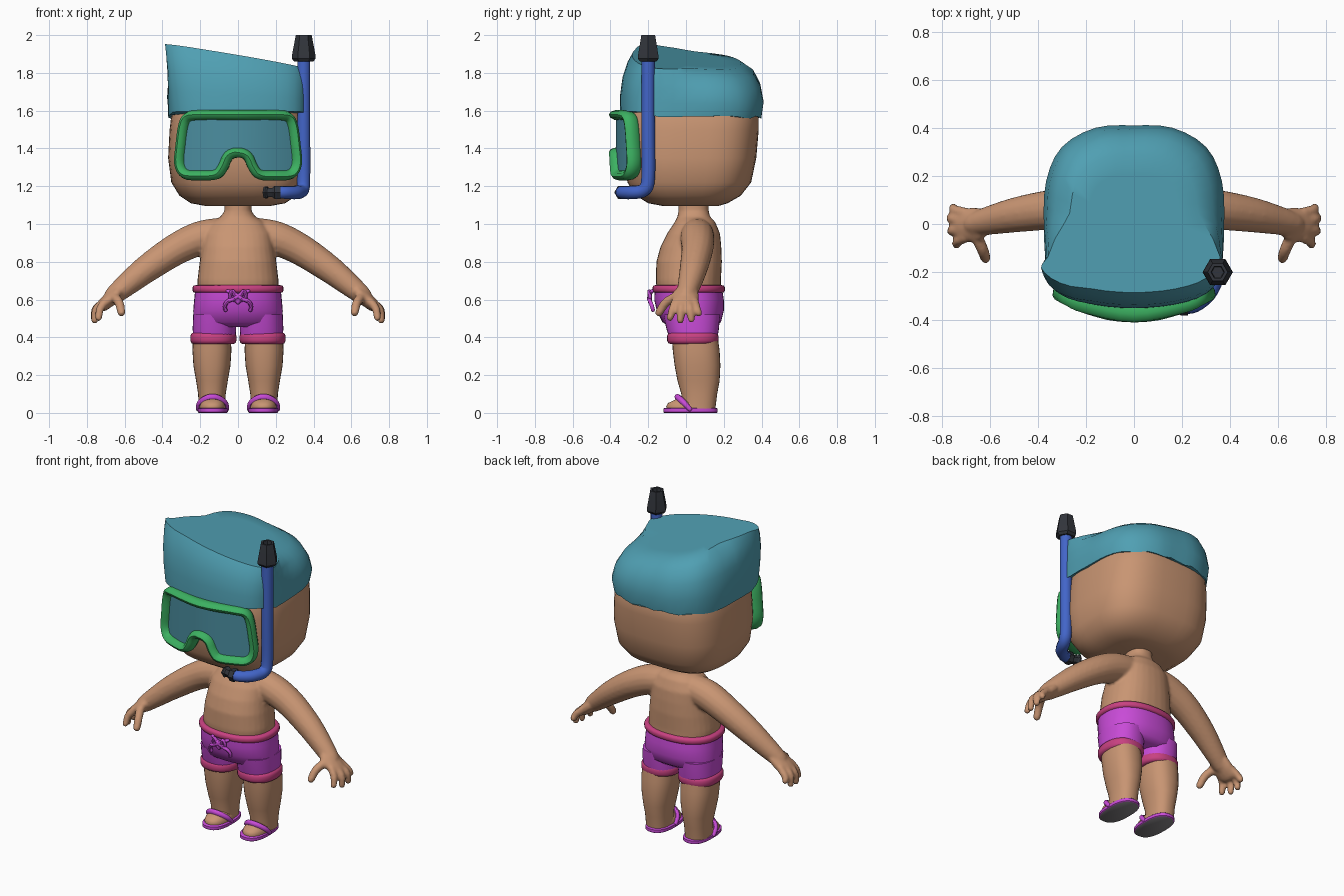
import bpy, bmesh, math, random
from mathutils import Vector
from mathutils.bvhtree import BVHTree

cube = bpy.data.objects.get("Cube")
if cube:
    bpy.data.objects.remove(cube, do_unlink=True)
random.seed(4)


def material(name, r, g, b):
    m = bpy.data.materials.new(name)
    m.use_nodes = True
    m.diffuse_color = (r, g, b, 1)
    node = next(n for n in m.node_tree.nodes if n.type == "BSDF_PRINCIPLED")
    node.inputs["Base Color"].default_value = (r, g, b, 1)
    return m


SKIN = material("skin", .58, .30, .17)
HAIR = material("teal hair", .08, .35, .45)
GLASS = material("teal glass", .07, .27, .35)
GREEN = material("green rubber", .045, .44, .12)
BLUE = material("blue plastic", .055, .13, .58)
DARK = material("dark rubber", .032, .036, .045)
PURPLE = material("purple cloth", .58, .07, .68)
PINK = material("pink trim", .58, .053, .22)
SPOT = material("pale spots", .70, .68, .70)
SOLE = material("grey sole", .22, .21, .22)


def skin_rings(bm, rings, closed=False):
    """Join matching rings of points with quads, capping open ends."""
    vs = [[bm.verts.new(p) for p in ring] for ring in rings]
    n = len(vs[0])
    for k in range(len(vs) if closed else len(vs) - 1):
        a, b = vs[k], vs[(k + 1) % len(vs)]
        for i in range(n):
            j = (i + 1) % n
            bm.faces.new((a[i], a[j], b[j], b[i]))
    if not closed:
        bm.faces.new(vs[0])
        bm.faces.new(vs[-1])


def loft(bm, rings, cx=0, n=32, e=2.3):
    """Stack rounded rings given as (z, half width, front y, back y)."""
    def point(t, z, rx, yf, yb):
        c, s = math.cos(t), math.sin(t)
        c, s = (math.copysign(abs(v) ** (2 / e), v) for v in (c, s))
        return Vector((cx + rx * c, (yf + yb) / 2 + (yb - yf) / 2 * s, z))
    skin_rings(bm, [[point(math.tau * i / n, *r) for i in range(n)] for r in rings])


def spline(pts, closed=False, k=5):
    """Smooth path through the points."""
    pts = [Vector(p) for p in pts]
    n, out = len(pts), []
    for i in range(n if closed else n - 1):
        q = [pts[j % n] if closed else pts[min(max(j, 0), n - 1)] for j in range(i - 1, i + 3)]
        for m in range(k):
            t = m / k
            out.append(.5 * (2 * q[1] + (q[2] - q[0]) * t
                             + (2 * q[0] - 5 * q[1] + 4 * q[2] - q[3]) * t * t
                             + (3 * q[1] - q[0] - 3 * q[2] + q[3]) * t ** 3))
    return out if closed else out + [pts[-1]]


def tube(bm, pts, n=10, wide=1, closed=False, rounded=True, k=5):
    """Sweep along (x, y, z, radius); 'wide' stretches the section along y."""
    path = spline(pts, closed, k)
    rings, side = [], Vector((0, 1, 0))
    last = len(path) - 1
    for i, p in enumerate(path):
        a, b = (path[i - 1], path[(i + 1) % len(path)]) if closed else (path[max(i - 1, 0)], path[min(i + 1, last)])
        t = (b.xyz - a.xyz).normalized()
        side = (side - t * side.dot(t)).normalized()
        up = t.cross(side)

        def ring(shift, scale):
            r = p[3] * scale
            return [p.xyz + t * shift * p[3] + side * r * wide * math.cos(math.tau * j / n)
                    + up * r * math.sin(math.tau * j / n) for j in range(n)]
        ends = ((.85, .45), (.5, .85)) if rounded and not closed else ()
        if i == 0:
            rings += [ring(-d, s) for d, s in ends]
        rings.append(ring(0, 1))
        if i == last:
            rings += [ring(d, s) for d, s in reversed(ends)]
    skin_rings(bm, rings, closed)


def finish(bm, name, *mats, angle=45):
    bmesh.ops.recalc_face_normals(bm, faces=bm.faces)
    mesh = bpy.data.meshes.new(name)
    bm.to_mesh(mesh)
    bm.free()
    ob = bpy.data.objects.new(name, mesh)
    bpy.context.collection.objects.link(ob)
    for m in mats:
        mesh.materials.append(m)
    bpy.ops.object.select_all(action="DESELECT")
    ob.select_set(True)
    bpy.context.view_layer.objects.active = ob
    bpy.ops.object.shade_smooth_by_angle(angle=math.radians(angle))
    return ob


def flip(pts, s):
    return [(p[0] * s, *p[1:]) for p in pts]


# Head
bm = bmesh.new()
loft(bm, [(1.095, .17, -.12, .17), (1.11, .25, -.2, .22), (1.15, .31, -.265, .29),
          (1.22, .353, -.31, .345), (1.35, .37, -.325, .372), (1.5, .362, -.325, .385),
          (1.6, .35, -.32, .385), (1.72, .29, -.26, .3)], n=48, e=3)
finish(bm, "head", SKIN, angle=60)

# Hair: crisp raised front edge, rounded back
half = [(.17, -.335), (.3, -.29), (.36, -.2), (.375, 0), (.365, .18), (.3, .32), (.16, .4)]
outline = spline([(0, -.35)] + half + [(0, .41)] + [(-x, y) for x, y in reversed(half)], True, 3)


def hair_point(p, h, s, inner=False):
    x, y = p
    back = min(max((y + .2) / .3, 0), 1)
    front = min(max((-y - .15) / .1, 0), 1)
    scale = s if inner else 1 - (1 - s) * back * back * (3 - 2 * back)
    px = x * scale - (.045 * h * front if x < -.2 else 0)
    py = y * scale + (0 if inner else .065 * h ** 3 * front)
    low = 1.565 + .03 * front + .007 * math.sin(x * 40) * back
    top = 1.872 - .17 * px - .08 * py
    return Vector((px, py, low + (top - low) * h))


bm = bmesh.new()
steps = [(0, .97), (.3, 1), (.6, .96), (.85, .87), (1, .7)]
skin_rings(bm, [[hair_point(p, h, s) for p in outline] for h, s in steps]
           + [[hair_point(p, 1, .5, True) for p in outline]])
finish(bm, "hair", HAIR, angle=40)


# Diving mask
def mask_y(x):
    return -.363 + .95 * x * x


side = [(.05, 1.36), (.08, 1.3), (.115, 1.262), (.2, 1.258), (.275, 1.265), (.305, 1.32),
        (.298, 1.42), (.284, 1.52), (.26, 1.565), (.2, 1.576)]
rim = [(0, 1.378)] + side + [(0, 1.576)] + [(-x, z) for x, z in reversed(side)]
bm = bmesh.new()
tube(bm, [(x, mask_y(x), z, .027) for x, z in rim], n=10, wide=1.7, closed=True, k=4)
finish(bm, "mask_frame", GREEN, angle=50)

bm = bmesh.new()
lower = spline([(0, 1.378)] + side[:6], k=4)
upper = spline([(0, 1.576)] + side[:4:-1], k=4)


def height(line, x):
    for a, b in zip(line, line[1:]):
        if a.x <= x <= b.x and b.x > a.x:
            return a.y + (b.y - a.y) * (x - a.x) / (b.x - a.x)
    return line[-1].y


columns = []
for i in range(-24, 25):
    x = .3 * i / 24
    z0, z1 = height(lower, abs(x)), height(upper, abs(x))
    columns.append([bm.verts.new((x, mask_y(x) - .008, z)) for z in (z0, z1)])
for a, b in zip(columns, columns[1:]):
    bm.faces.new((a[0], b[0], b[1], a[1]))
finish(bm, "mask_glass", GLASS)

# Snorkel
bm = bmesh.new()
tube(bm, [(.348, -.2, 1.9, .036), (.348, -.2, 1.5, .036), (.348, -.2, 1.25, .036), (.34, -.222, 1.18, .036),
          (.305, -.29, 1.167, .036), (.25, -.335, 1.167, .034), (.205, -.34, 1.167, .033)],
     n=10, rounded=False)
finish(bm, "snorkel_tube", BLUE)
bm = bmesh.new()
tube(bm, [(.225, -.34, 1.167, .04), (.195, -.34, 1.167, .04), (.185, -.338, 1.167, .028),
          (.16, -.33, 1.167, .028), (.15, -.328, 1.167, .036), (.14, -.325, 1.167, .034)],
     n=6, rounded=False, k=1)
finish(bm, "snorkel_mouthpiece", DARK, angle=25)
bm = bmesh.new()
loft(bm, [(z, r, -.2 - r, -.2 + r) for z, r in
          ((1.86, .05), (1.875, .063), (1.9, .061), (2, .042), (2, .028), (1.95, .025))], cx=.348, n=6, e=2)
finish(bm, "snorkel_cap", DARK, angle=20)

# Torso, arms and hands merged into one smooth skin
bm = bmesh.new()
loft(bm, [(.6, .21, -.15, .185), (.7, .215, -.16, .185), (.8, .203, -.157, .19), (.88, .19, -.135, .187),
          (.95, .18, -.1, .18), (1.01, .14, -.06, .155), (1.04, .09, -.045, .127),
          (1.07, .072, -.04, .12), (1.13, .072, -.04, .12)])
arm = [(.08, .06, .95, .085), (.2, .06, .925, .09), (.33, .06, .865, .084), (.48, .04, .765, .074),
       (.6, .015, .67, .06), (.66, 0, .62, .05)]
palm = [(.64, 0, .635, .036), (.68, -.004, .6, .038), (.715, -.008, .57, .034)]
thumb = [(.66, -.04, .62, .026), (.63, -.105, .585, .025), (.617, -.143, .53, .022)]
fingers = [(.046, .068, .755, .515), (.013, .028, .765, .482), (-.022, -.03, .762, .477), (-.055, -.085, .742, .49)]
for s in (1, -1):
    tube(bm, flip(arm, s), n=16)
    tube(bm, flip(palm, s), n=14, wide=1.9)
    tube(bm, flip(thumb, s))
    for y0, y1, x, z in fingers:
        tube(bm, flip([(.7, y0, .59, .023), (x - .012, (y0 + y1) / 2, .55, .022), (x - .004, y1, z + .012, .019)], s))
body = finish(bm, "body", SKIN)
mod = body.modifiers.new("merge", "REMESH")
mod.mode, mod.voxel_size, mod.use_smooth_shade = "VOXEL", .009, True
mod = body.modifiers.new("soften", "SMOOTH")
mod.factor, mod.iterations = .5, 4

# Shorts
bm = bmesh.new()
loft(bm, [(.455, .2, -.08, .15), (.48, .235, -.125, .185), (.54, .237, -.155, .2), (.6, .232, -.168, .2),
          (.665, .225, -.165, .19)], n=40)
for s in (1, -1):
    loft(bm, [(.385, .113, -.085, .165), (.45, .115, -.105, .175), (.52, .112, -.12, .18)], cx=.125 * s)
tree = BVHTree.FromBMesh(bm)
finish(bm, "shorts", PURPLE)

# Spots laid on the shorts
bm = bmesh.new()
for row in range(5):
    for i in range(20):
        t = math.tau * (i + row % 2 / 2 + random.uniform(-.15, .15)) / 20
        out = Vector((math.cos(t), math.sin(t), 0))
        start = Vector((0, .02, .447 + .043 * row + random.uniform(-.007, .007))) + out
        hit, normal, _, _ = tree.ray_cast(start, -out)
        if hit is None or abs(hit.x) < .02 and hit.z < .5:
            continue
        u = normal.cross(Vector((0, 0, 1))).normalized()
        v = normal.cross(u)
        turn, r = random.random(), random.uniform(.016, .02)
        bm.faces.new([bm.verts.new(hit + normal * .004 + r * (u * math.cos(a) + v * math.sin(a)))
                      for a in (turn + math.tau * j / 6 for j in range(6))])
spots = finish(bm, "shorts_spots", SPOT)


# Pink waistband and cuffs
def band(name, z, tall, rx, yf, yb, cx=0):
    bm = bmesh.new()
    loft(bm, [(z + tall * h, rx - d, yf + d, yb - d) for h, d in
              ((-.5, .02), (-.42, .006), (-.2, 0), (.2, 0), (.42, .006), (.5, .02))], cx=cx, n=36)
    finish(bm, name, PINK, angle=60)


band("waistband", .656, .042, .241, -.178, .206)
for s, label in ((1, "left"), (-1, "right")):
    band(label + "_cuff", .395, .062, .122, -.1, .172, .13 * s)

    # Drawstring
    bm = bmesh.new()
    tube(bm, flip([(.055, -.18, .645, .01), (.02, -.19, .63, .011), (-.02, -.195, .605, .011),
                   (-.055, -.19, .59, .011), (-.07, -.18, .565, .011), (-.066, -.175, .545, .011)], s), n=8)
    tube(bm, flip([(0, -.19, .585, .011), (.028, -.195, .645, .01), (.04, -.19, .61, .01), (0, -.19, .59, .01)], s), n=8)
    finish(bm, label + "_drawstring", PURPLE)

    # Leg and foot
    bm = bmesh.new()
    loft(bm, [(.42, .1, -.075, .165), (.33, .103, -.07, .178), (.25, .098, -.06, .182), (.17, .084, -.045, .178),
              (.1, .073, -.025, .165), (.02, .07, -.02, .155)], cx=.138 * s)
    loft(bm, [(.015, .07, -.1, .15), (.035, .07, -.105, .15), (.052, .065, -.095, .14), (.066, .058, -.065, .13),
              (.085, .045, -.035, .1)], cx=.135 * s)
    finish(bm, label + "_leg", SKIN, angle=60)

    # Sandal with a grey underside
    bm = bmesh.new()
    loft(bm, [(0, .074, -.115, .163), (.004, .079, -.12, .168), (.022, .079, -.12, .168), (.026, .074, -.115, .163)],
         cx=.133 * s, e=2.5)
    tube(bm, flip([(.06, .02, .02, .013), (.068, -.01, .052, .015), (.098, -.035, .076, .016), (.135, -.045, .085, .016),
                   (.172, -.035, .076, .016), (.203, -.01, .052, .015), (.21, .02, .02, .013)], s), n=8)
    sandal = finish(bm, label + "_sandal", PURPLE, SOLE)
    for f in sandal.data.polygons:
        f.material_index = int(f.center.z < .001)
